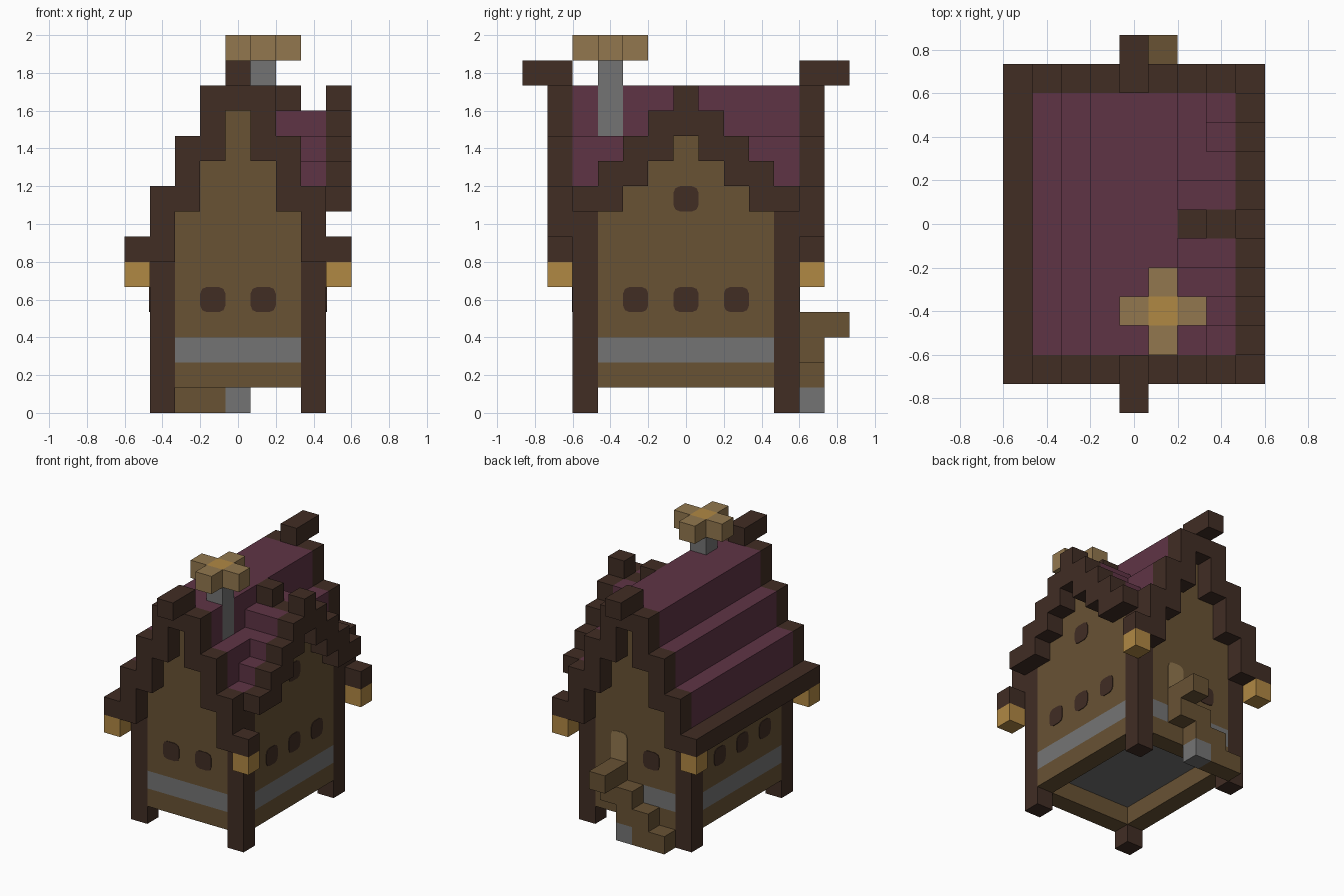
import bpy
import bmesh
from mathutils import Vector, Matrix

U = 2 / 15  # edge length of one block

if "Cube" in bpy.data.objects:
    bpy.data.objects.remove(bpy.data.objects["Cube"], do_unlink=True)


def material(name, rgb):
    lin = [((c / 255 + 0.055) / 1.055) ** 2.4 for c in rgb] + [1]
    m = bpy.data.materials.new(name)
    m.use_nodes = True
    m.diffuse_color = lin
    m.node_tree.nodes["Principled BSDF"].inputs["Base Color"].default_value = lin
    return m


timber = material("dark timber", (65, 45, 36))
plaster = material("brown plaster", (104, 82, 52))
stone = material("grey stone", (116, 116, 116))
tiles = material("plum roof tiles", (95, 52, 69))
gold = material("lantern gold", (176, 136, 68))
pale = material("pale wood", (146, 119, 78))

PARTS = {
    "walls": plaster, "stone_course": stone, "roof": tiles, "posts": timber,
    "gable_trim": timber, "eave_beam": timber, "ridge_ends": timber,
    "dormer_trim": timber, "dormer_ridge": timber, "lanterns": gold,
    "steps": plaster, "step_base": stone, "chimney": stone,
    "chimney_cap": pale, "chimney_glow": gold,
}
grid = {}  # block position -> part name, later parts replace earlier ones


def span(a, b):
    return range(a, b + 1)


def fill(part, xs, ys, zs):
    for x in xs:
        for y in ys:
            for z in zs:
                grid[x, y, z] = part


# Profiles by distance from the ridge: lowest and highest block
ROOF = [(12, 12), (10, 12), (8, 10), (7, 8)]
DORMER = [(11, 12), (10, 11), (9, 10), (8, 9), (8, 8)]

# House body and main roof
for x in span(-3, 3):
    low, high = ROOF[abs(x)]
    fill("walls", [x], span(-4, 4), span(1, low - 1))
    fill("roof", [x], span(-4, 4), span(low, high))

# Dormer on the right side, with its stepped trim
for y in span(-4, 4):
    low, high = DORMER[abs(y)]
    fill("walls", [3], [y], span(1, low - 1))
    fill("roof", [2, 3], [y], span(low, min(high, 11)))
    fill("dormer_trim", [4], [y], span(low, high))
fill("dormer_ridge", [2], [0], [12])
fill("dormer_ridge", [3], [0], [11])

# Stone course, and the hollow under the floor
fill("stone_course", span(-3, 3), span(-4, 4), [2])
for x in span(-2, 2):
    for y in span(-3, 3):
        del grid[x, y, 1]

# Corner posts
fill("posts", [-3], [-4, 4], span(0, 6))
fill("posts", [3], [-4, 4], span(0, 7))

# Gable trim, eaves, ridge ends and hanging lanterns
for x in span(-3, 3):
    low, high = ROOF[abs(x)]
    fill("gable_trim", [x], [-5, 5], span(min(low, 2 * (6 - abs(x))), high))
fill("gable_trim", [-4, 4], [-5, 5], [6])
fill("eave_beam", [-4], span(-4, 4), [6])
fill("ridge_ends", [0], [-6, -5, 5, 6], [13])
fill("lanterns", [-4, 4], [-5, 5], [5])

# Steps climbing to the back door
fill("steps", [-2, -1], [5], [0])
fill("steps", [-1, 0], [5], [1])
fill("steps", [0, 1], [5], [2])
fill("steps", [1], [5, 6], [3])
fill("step_base", [0], [5], [0])

# Chimney with a cross-shaped cap
fill("chimney", [1], [-3], span(11, 13))
fill("chimney_cap", [0, 2], [-3], [14])
fill("chimney_cap", [1], [-4, -2], [14])
fill("chimney_glow", [1], [-3], [14])


def finish(bm, name, mat):
    me = bpy.data.meshes.new(name)
    bm.to_mesh(me)
    bm.free()
    me.materials.append(mat)
    ob = bpy.data.objects.new(name, me)
    bpy.context.collection.objects.link(ob)
    return ob


# Turn the blocks of each part into a mesh of its exposed faces
AXES = [Vector((1, 0, 0)), Vector((0, 1, 0)), Vector((0, 0, 1))]
for part, mat in PARTS.items():
    bm = bmesh.new()
    for cell in [c for c, p in grid.items() if p == part]:
        centre = Vector(cell) + AXES[2] / 2
        for i in range(3):
            s, t = AXES[(i + 1) % 3] / 2, AXES[(i + 2) % 3] / 2
            for sign in (-1, 1):
                n = AXES[i] * sign
                if tuple(int(v) for v in Vector(cell) + n) in grid:
                    continue
                mid = centre + n / 2
                quad = [mid - s - t, mid + s - t, mid + s + t, mid - s + t][::sign]
                bm.faces.new([bm.verts.new(v * U) for v in quad])
    bmesh.ops.remove_doubles(bm, verts=bm.verts, dist=0.001)
    finish(bm, part, mat)


def plate(name, mat, x, y, low, high, axis, round_bottom=True):
    """Thin rounded panel on a wall; axis is the wall normal (0 = x, 1 = y)."""
    size = [U, U, (high - low) * U]
    size[axis] = 0.008
    bm = bmesh.new()
    bmesh.ops.create_cube(bm, size=1)
    bmesh.ops.scale(bm, vec=size, verts=bm.verts)
    corners = []
    for e in bm.edges:
        a, b = e.verts
        if abs((a.co - b.co)[axis]) > 0.005 and (round_bottom or a.co.z > 0):
            corners.append(e)
    bmesh.ops.bevel(bm, geom=corners, offset=0.035, segments=2, profile=0.5,
                    affect='EDGES')
    shift = Vector((x * U, y * U, (low + high) / 2 * U))
    bmesh.ops.transform(bm, matrix=Matrix.Translation(shift), verts=bm.verts)
    finish(bm, name, mat)


# Windows and back door
for x in (-1, 1):
    plate("front_window", timber, x, -4.5, 4, 5, 1)
plate("back_window", timber, -1, 4.5, 4, 5, 1)
for side in (-3.5, 3.5):
    for y in (-2, 0, 2):
        plate("side_window", timber, side, y, 4, 5, 0)
plate("attic_window", timber, 3.5, 0, 8, 9, 0)
plate("back_door", pale, 1, 4.5, 4, 5.6, 1, round_bottom=False)
